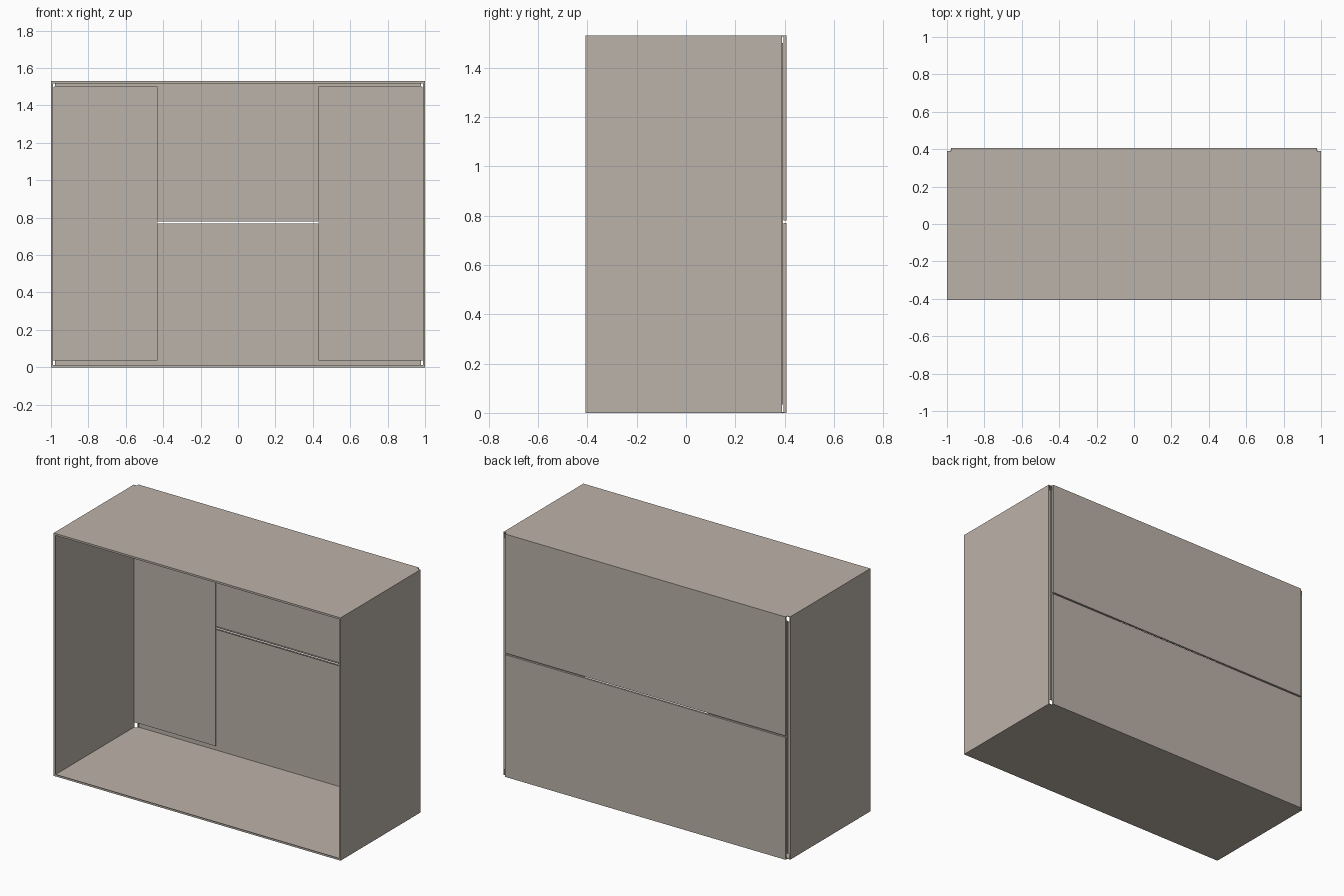
import bpy, bmesh

if "Cube" in bpy.data.objects:
    bpy.data.objects.remove(bpy.data.objects["Cube"])

W, D, H = 1.0, 0.407, 1.53      # half width, half depth, height
T = 0.004                       # sheet thickness
LIP = 0.012                     # folded edge width
YB = 0.39                       # rear end of the side sheets
XN = 0.978                      # half width of the rear panels

mat = bpy.data.materials.new("warm_grey_metal")
mat.diffuse_color = (0.50, 0.445, 0.395, 1)
mat.use_nodes = True
mat.node_tree.nodes["Principled BSDF"].inputs["Base Color"].default_value = mat.diffuse_color


def prism(name, pts, axis, lo, hi):
    """Extrude a 2D outline along an axis (0 = x, 1 = y, 2 = z)."""
    bm = bmesh.new()

    def place(p, c):
        v = list(p)
        v.insert(axis, c)
        return bm.verts.new(v)

    a = [place(p, lo) for p in pts]
    b = [place(p, hi) for p in pts]
    bm.faces.new(a)
    bm.faces.new(b[::-1])
    n = len(pts)
    for i in range(n):
        j = (i + 1) % n
        bm.faces.new((a[j], a[i], b[i], b[j]))
    bmesh.ops.recalc_face_normals(bm, faces=bm.faces)
    me = bpy.data.meshes.new(name)
    bm.to_mesh(me)
    bm.free()
    me.materials.append(mat)
    ob = bpy.data.objects.new(name, me)
    bpy.context.collection.objects.link(ob)
    return ob


def box(name, x0, x1, y0, y1, z0, z1):
    return prism(name, [(x0, y0), (x1, y0), (x1, y1), (x0, y1)], 2, z0, z1)


# Top and bottom sheets, notched at the rear corners
outline = [(-W, -D), (W, -D), (W, YB), (XN, YB), (XN, D),
           (-XN, D), (-XN, YB), (-W, YB)]
prism("bottom_sheet", outline, 2, 0, T)
prism("top_sheet", outline, 2, H - T, H)

# Folded front lips along top and bottom
box("bottom_front_lip", -W, W, -D, -D + T, T, LIP)
box("top_front_lip", -W, W, -D, -D + T, H - LIP, H - T)

for s, side in ((-1, "left"), (1, "right")):
    def span(a, b):
        return sorted((s * a, s * b))

    # Side sheet with its front and rear folded edges
    box(side + "_side_sheet", *span(W - T, W), -D, YB, T, H - T)
    box(side + "_front_lip", *span(W - LIP, W - T), -D, -D + T, LIP, H - LIP)
    x0, x1 = span(0.972, W - T)
    box(side + "_rear_flange", x0, x1, YB - T, YB, 0.035, H - 0.035)
    # Inner backing panel
    box(side + "_inner_panel", *span(0.43, 0.985), 0.39, 0.394, 0.035, 1.5)

# Two rear panels with a narrow slot between them, edges folded inwards
for name, z0, z1, ze in (("lower", T, 0.77, 0.77 - T), ("upper", 0.78, H - T, 0.78)):
    box(name + "_rear_panel", -XN, XN, D - T, D, z0, z1)
    box(name + "_rear_panel_fold", -XN, XN, 0.395, D - T, ze, ze + T)
    for s, side in ((-1, "left"), (1, "right")):
        xs = sorted((s * (XN - T), s * XN))
        box(f"{name}_{side}_rear_fold", *xs, 0.395, D - T, z0, z1)
